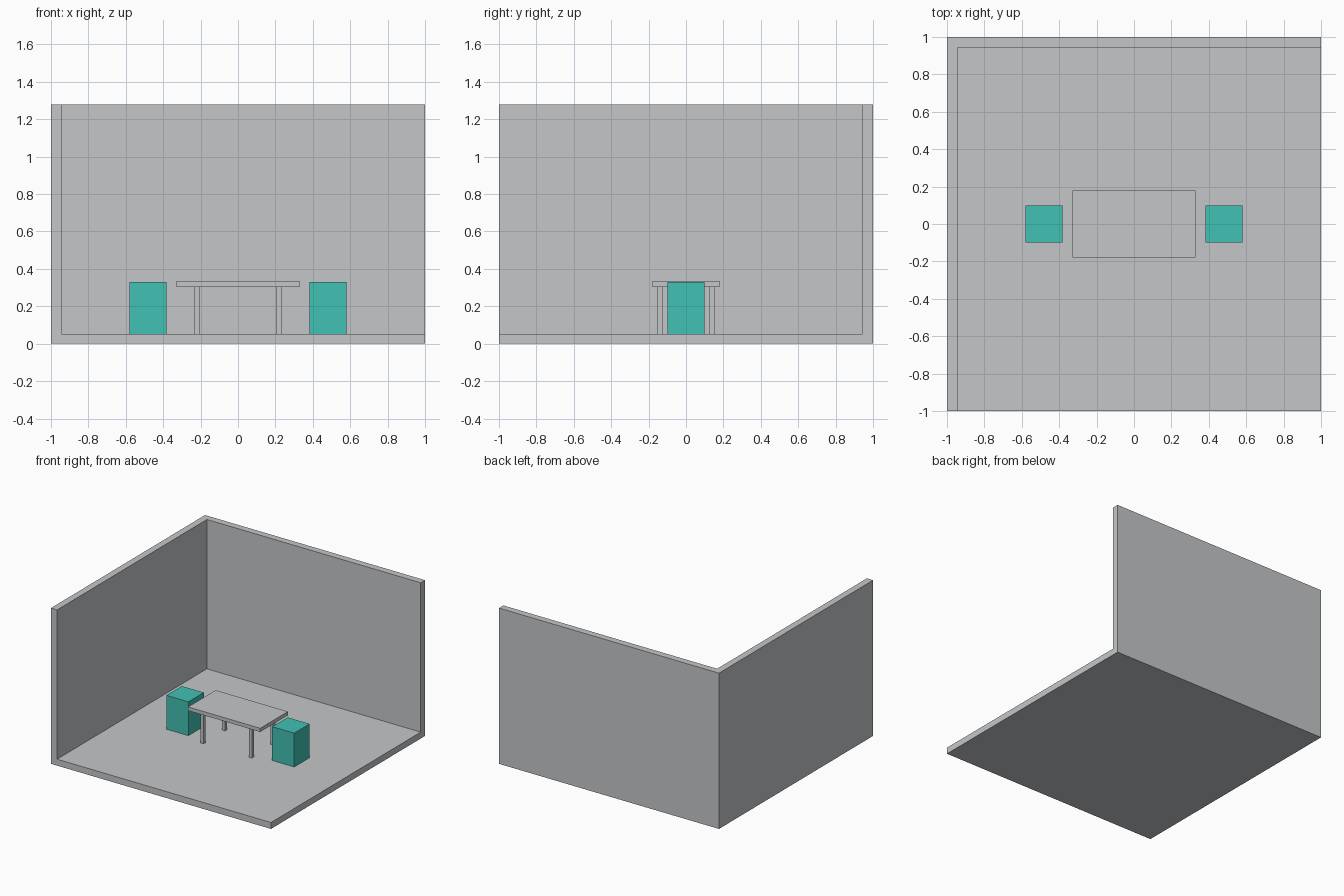
import bpy
import bmesh

if "Cube" in bpy.data.objects:
    bpy.data.objects.remove(bpy.data.objects["Cube"])


def material(name, rgb):
    m = bpy.data.materials.new(name)
    m.diffuse_color = (*rgb, 1.0)
    m.use_nodes = True
    m.node_tree.nodes["Principled BSDF"].inputs["Base Color"].default_value = m.diffuse_color
    return m


GREY = material("light_grey", (0.552, 0.565, 0.584))
TEAL = material("teal", (0.054, 0.533, 0.456))


def add_mesh(name, bm, mat):
    bmesh.ops.recalc_face_normals(bm, faces=bm.faces)
    mesh = bpy.data.meshes.new(name)
    bm.to_mesh(mesh)
    bm.free()
    mesh.materials.append(mat)
    obj = bpy.data.objects.new(name, mesh)
    bpy.context.collection.objects.link(obj)
    return obj


def prism(bm, outline, z0, z1):
    """Extrude a flat outline from z0 up to z1."""
    face = bm.faces.new([bm.verts.new((x, y, z0)) for x, y in outline])
    new = bmesh.ops.extrude_face_region(bm, geom=[face], use_keep_orig=True)["geom"]
    for v in new:
        if isinstance(v, bmesh.types.BMVert):
            v.co.z = z1


def box(name, x0, x1, y0, y1, z0, z1, mat):
    bm = bmesh.new()
    prism(bm, [(x0, y0), (x1, y0), (x1, y1), (x0, y1)], z0, z1)
    return add_mesh(name, bm, mat)


FLOOR = 0.053   # floor thickness
INNER = 0.944   # inner face of the walls
WALL_TOP = 1.28

# Room: floor slab and the L-shaped pair of walls
box("floor", -1, 1, -1, 1, 0, FLOOR, GREY)
bm = bmesh.new()
prism(bm, [(-1, -1), (-INNER, -1), (-INNER, INNER), (1, INNER), (1, 1), (-1, 1)],
      FLOOR, WALL_TOP)
add_mesh("walls", bm, GREY)

# Table: top and four square legs
box("table_top", -0.328, 0.328, -0.18, 0.18, 0.304, 0.334, GREY)
R = 0.0135
for i, (sx, sy) in enumerate([(-1, -1), (1, -1), (1, 1), (-1, 1)]):
    x, y = sx * 0.219, sy * 0.139
    box(f"table_leg_{i + 1}", x - R, x + R, y - R, y + R, FLOOR, 0.304, GREY)

# Block stools at both ends of the table
for side, x in (("left", -0.481), ("right", 0.481)):
    box(f"stool_{side}", x - 0.1, x + 0.1, -0.1, 0.1, FLOOR, 0.331, TEAL)
